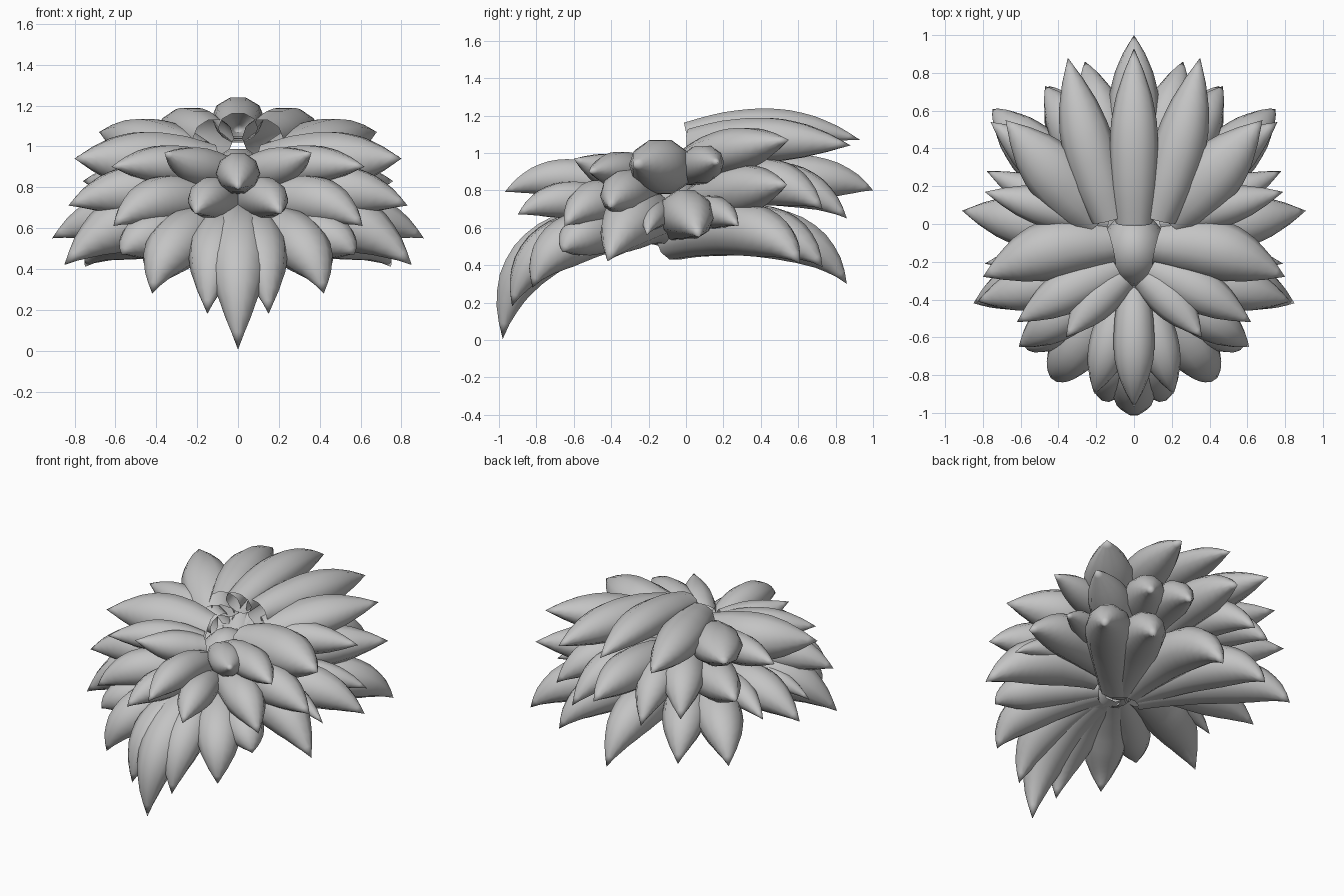
import bpy, bmesh, math
from mathutils import Vector

if "Cube" in bpy.data.objects:
    bpy.data.objects.remove(bpy.data.objects["Cube"])

grey = bpy.data.materials.new("plain_grey")
grey.diffuse_color = (0.55, 0.55, 0.55, 1)
grey.use_nodes = True
grey.node_tree.nodes["Principled BSDF"].inputs["Base Color"].default_value = grey.diffuse_color

SIDES, STEPS = 10, 14
# thickness along a tuft: open root, full belly, pointed end
PROFILE = [(0, .74), (.2, .93), (.4, 1), (.55, .95), (.7, .76), (.85, .43), (1, 0)]


def thickness(t):
    for (a, ra), (b, rb) in zip(PROFILE, PROFILE[1:]):
        if t <= b:
            return ra + (rb - ra) * (t - a) / (b - a)
    return 0


def finish(name, bm):
    bmesh.ops.recalc_face_normals(bm, faces=bm.faces)
    me = bpy.data.meshes.new(name)
    bm.to_mesh(me)
    bm.free()
    me.materials.append(grey)
    for p in me.polygons:
        p.use_smooth = True
    ob = bpy.data.objects.new(name, me)
    bpy.context.collection.objects.link(ob)
    return ob


def tuft(name, root, ctrl, tip, radius, flat=0.95):
    """Curved pointed tuft along a quadratic curve, mirrored when off centre."""
    root, ctrl, tip = Vector(root), Vector(ctrl), Vector(tip)
    out = Vector((tip.x - root.x, tip.y - root.y, 0)).normalized()
    side = out.cross(Vector((0, 0, 1)))
    bm = bmesh.new()
    rings = []
    for i in range(STEPS):
        t = i / STEPS
        p = root * (1 - t) ** 2 + ctrl * 2 * t * (1 - t) + tip * t * t
        tangent = ((ctrl - root) * (1 - t) + (tip - ctrl) * t).normalized()
        up = side.cross(tangent).normalized()
        r = radius * thickness(t)
        rings.append([bm.verts.new(p + side * r * math.cos(a) + up * r * flat * math.sin(a))
                      for a in (2 * math.pi * k / SIDES for k in range(SIDES))])
    end = bm.verts.new(tip)
    for k in range(SIDES):
        n = (k + 1) % SIDES
        for a, b in zip(rings, rings[1:]):
            bm.faces.new((a[k], a[n], b[n], b[k]))
        bm.faces.new((rings[-1][k], rings[-1][n], end))
    ob = finish(name, bm)
    if tip.x > 0.01:
        ob.modifiers.new("mirror", 'MIRROR')


def layer(name, centre, spread, reach, lift, tufts):
    """Fan of tufts whose roots sit on a ring; lift raises the bend above the root."""
    c = Vector(centre)
    for i, (x, y, z, r) in enumerate(tufts):
        tip = Vector((x, y, z))
        d = Vector((x - c.x, y - c.y, 0)).normalized()
        root = c + d * spread
        ctrl = root.lerp(tip, reach)
        ctrl.z = c.z + lift
        tuft(f"{name}_{i + 1}", root, ctrl, tip, r)


# crown swept to the back, with the open middle tuft on top
tuft("crown_middle_tuft", (0, .005, 1.09), (0, .5, 1.2), (0, .93, 1.07), .13, .8)
tuft("crown_inner_tuft", (.12, .03, 1.04), (.27, .45, 1.1), (.35, .88, 1.04), .14, .9)
tuft("crown_outer_tuft", (.19, .03, .94), (.42, .26, 1.03), (.68, .55, 1.07), .165, .75)

# upper tufts over the sides and the front
tuft("upper_side_tuft", (.13, -.1, .9), (.48, -.1, .94), (.8, -.28, .94), .16)
tuft("upper_cheek_tuft", (.1, -.24, .88), (.36, -.34, .93), (.62, -.52, .90), .12, .85)
tuft("upper_front_tuft", (.06, -.28, .88), (.2, -.38, .88), (.36, -.60, .97), .11, .9)
tuft("upper_brow_tuft", (0, -.36, .82), (0, -.7, .93), (0, -.97, .79), .11)

# middle tufts all round
layer("middle_front_tuft", (0, -.2, .7), .15, .6, .11,
      [(.21, -.90, .67, .11), (.61, -.65, .61, .13)])
layer("middle_cheek_tuft", (0, -.18, .74), .15, .55, .1, [(.83, -.41, .71, .14)])
layer("middle_ear_tuft", (0, -.02, .9), .15, .5, .06, [(.79, .17, .95, .11)])
layer("middle_side_tuft", (0, -.02, .73), .15, .5, .1, [(.76, .54, .83, .145)])
layer("middle_back_tuft", (0, -.02, .78), .14, .65, .16,
      [(0, 1.0, .80, .14), (.26, .86, .65, .13), (.47, .73, .70, .14)])

# lower side tufts
layer("lower_side_tuft", (0, -.08, .62), .16, .55, .13,
      [(.91, .07, .55, .145), (.85, -.42, .42, .165), (.79, -.21, .56, .08), (.78, .28, .61, .1)])

# hanging fringe in front and at the back
tuft("fringe_middle_tuft", (0, -.22, .62), (0, -.95, .61), (0, -.98, .005), .155)
layer("fringe_tuft", (0, -.18, .6), .1, .85, .0,
      [(.15, -.93, .18, .14), (.42, -.82, .28, .145), (.57, -.66, .47, .13)])
layer("nape_tuft", (0, -.15, .53), .1, .75, .17,
      [(0, .86, .30, .15), (.45, .73, .39, .15), (.75, .61, .41, .155)])

# inner core joining the roots
bm = bmesh.new()
bmesh.ops.create_uvsphere(bm, u_segments=12, v_segments=8, radius=1)
for v in bm.verts:
    v.co = Vector((v.co.x * .17, -.13 + v.co.y * .2, .73 + v.co.z * .23))
finish("core", bm)
